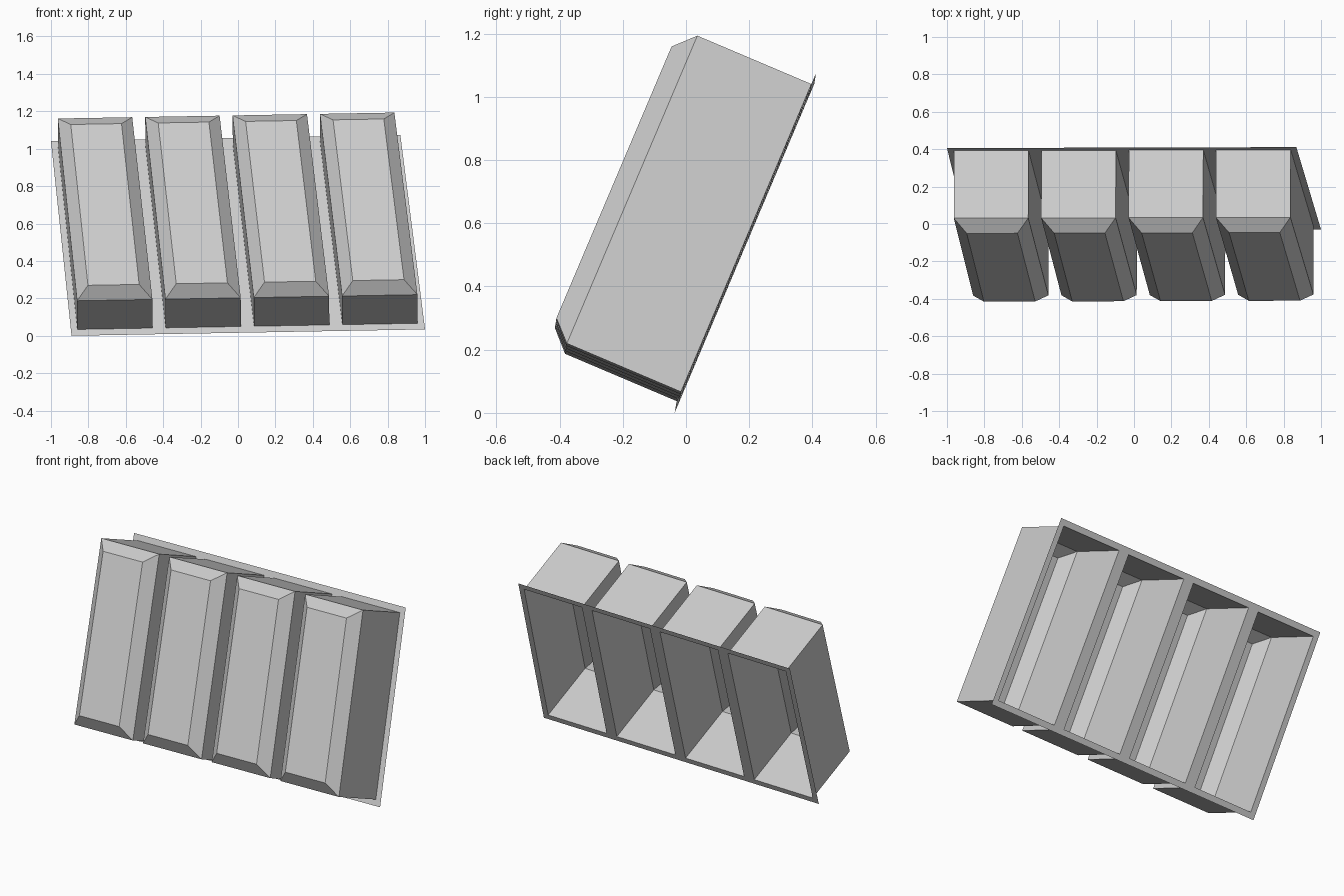
import bpy
import bmesh
from mathutils import Vector

cube = bpy.data.objects.get("Cube")
if cube:
    bpy.data.objects.remove(cube, do_unlink=True)

# Leaning, slightly skewed back sheet: its four corners
BL, BR = Vector((-0.89, -0.036, 0.0)), Vector((1.0, -0.03, 0.034))
TL, TR = Vector((-1.0, 0.406, 1.041)), Vector((0.868, 0.411, 1.074))
NORMAL = (BR - BL).cross(TL - BL).normalized()

COUNT = 4
GAP_S, GAP_T = 0.0185, 0.032      # flange width around each pocket
BEVEL_S, BEVEL_T = 0.034, 0.055   # chamfer around each front face
WALL, DEPTH = 0.392, 0.454        # height of shoulder and front face


def place(s, t, height):
    """Map sheet coordinates to space."""
    return BL.lerp(BR, s).lerp(TL.lerp(TR, s), t) + NORMAL * height


def ring(bm, s0, s1, inset_s, inset_t, height):
    """Four corners of one inset outline, counterclockwise."""
    a, b, c, d = s0 + inset_s, s1 - inset_s, inset_t, 1 - inset_t
    return [bm.verts.new(place(s, t, height))
            for s, t in ((a, c), (b, c), (b, d), (a, d))]


grey = bpy.data.materials.new("light grey")
grey.use_nodes = True
grey.diffuse_color = (0.6, 0.6, 0.6, 1)
grey.node_tree.nodes["Principled BSDF"].inputs["Base Color"].default_value = (0.6, 0.6, 0.6, 1)

# Each cell: flange, straight walls, chamfer, front face; open at the back
bm = bmesh.new()
for i in range(COUNT):
    s0, s1 = i / COUNT, (i + 1) / COUNT
    rings = [
        ring(bm, s0, s1, 0, 0, 0),
        ring(bm, s0, s1, GAP_S, GAP_T, 0),
        ring(bm, s0, s1, GAP_S, GAP_T, WALL),
        ring(bm, s0, s1, GAP_S + BEVEL_S, GAP_T + BEVEL_T, DEPTH),
    ]
    for outer, inner in zip(rings, rings[1:]):
        for k in range(4):
            n = (k + 1) % 4
            bm.faces.new((outer[k], outer[n], inner[n], inner[k]))
    bm.faces.new(rings[-1])
bmesh.ops.remove_doubles(bm, verts=bm.verts, dist=0.0001)

mesh = bpy.data.meshes.new("pocket_tray")
bm.to_mesh(mesh)
bm.free()
mesh.materials.append(grey)
tray = bpy.data.objects.new("pocket_tray", mesh)
bpy.context.collection.objects.link(tray)
